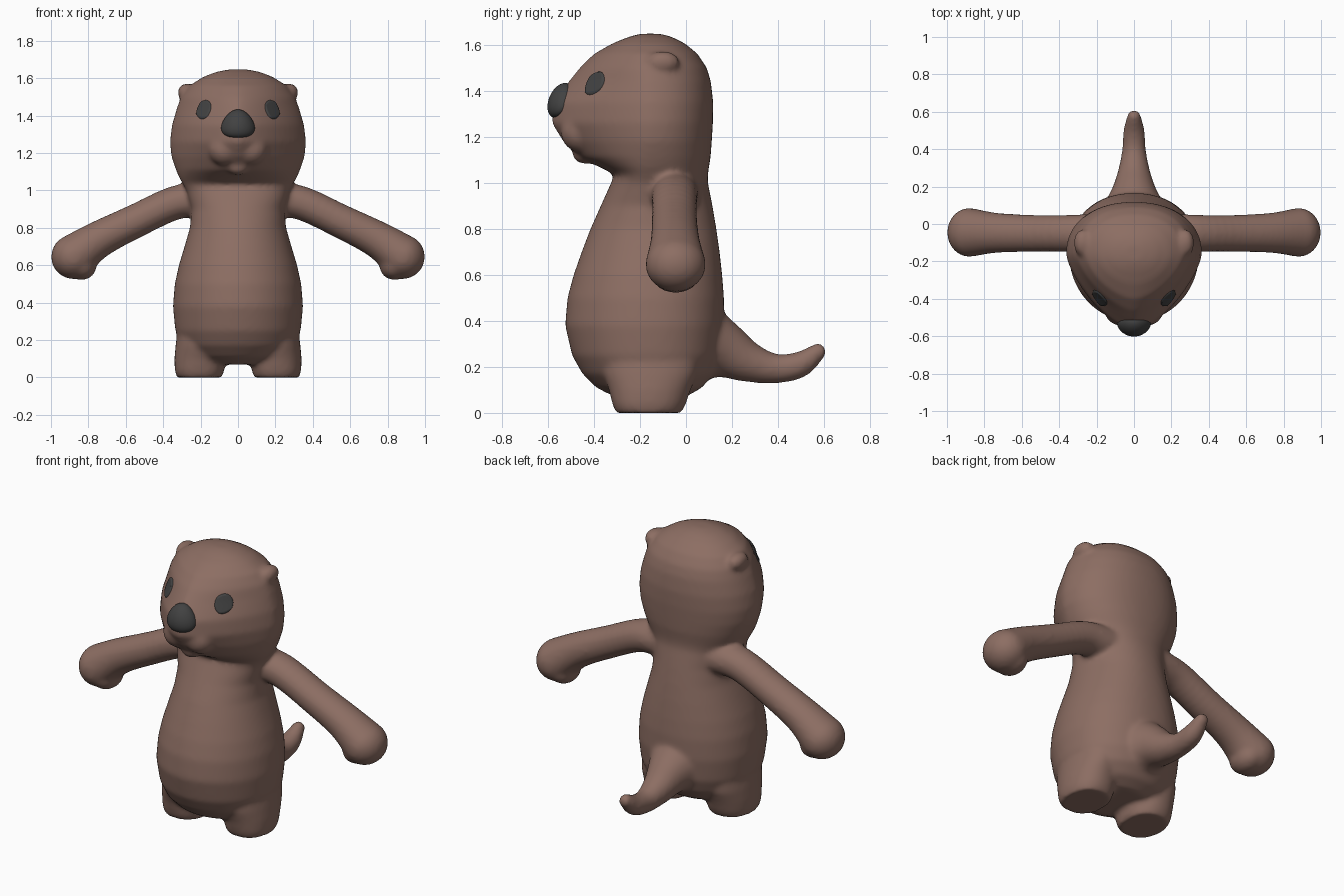
import bpy, bmesh, math
from mathutils import Vector, Matrix
from mathutils.bvhtree import BVHTree

if "Cube" in bpy.data.objects:
    bpy.data.objects.remove(bpy.data.objects["Cube"])


def material(name, rgb):
    m = bpy.data.materials.new(name)
    m.diffuse_color = (*rgb, 1)
    m.use_nodes = True
    m.node_tree.nodes["Principled BSDF"].inputs["Base Color"].default_value = m.diffuse_color
    return m


FUR = material("brown fur", (0.266, 0.156, 0.125))
DARK = material("dark grey", (0.054, 0.054, 0.054))


def make_object(name, bm, mat):
    bmesh.ops.recalc_face_normals(bm, faces=bm.faces)
    me = bpy.data.meshes.new(name)
    bm.to_mesh(me)
    bm.free()
    me.materials.append(mat)
    for p in me.polygons:
        p.use_smooth = True
    ob = bpy.data.objects.new(name, me)
    bpy.context.collection.objects.link(ob)
    return ob


def spow(v, e):
    return math.copysign(abs(v) ** e, v)


def loft(bm, sections, cx, cy, n=64):
    """Closed loft of (z, half width, front y, back y, front exponent)."""
    rings = []
    for z, w, f, b, p in sections:
        ring = []
        for i in range(n):
            a = 2 * math.pi * i / n
            c, s = math.cos(a), math.sin(a)
            e = 2 / (p if s < 0 else 2.2)
            depth = cy - f if s < 0 else b - cy
            ring.append(bm.verts.new((cx + w * spow(c, e), cy + depth * spow(s, e), z)))
        rings.append(ring)
    for r0, r1 in zip(rings, rings[1:]):
        for i in range(n):
            j = (i + 1) % n
            bm.faces.new((r0[i], r0[j], r1[j], r1[i]))
    bm.faces.new(rings[0][::-1])
    bm.faces.new(rings[-1])


def ball(bm, centre, radii):
    m = Matrix.Translation(centre) @ Matrix.Diagonal((*radii, 1))
    bmesh.ops.create_icosphere(bm, subdivisions=3, radius=1, matrix=m)


def limb(bm, pts, stretch_y=1.0, steps=6):
    """Chain of balls along a smooth path of (x, y, z, radius)."""
    P = [Vector(p) for p in pts]
    P = [2 * P[0] - P[1]] + P + [2 * P[-1] - P[-2]]
    for k in range(1, len(P) - 2):
        a, b, c, d = P[k - 1:k + 3]
        last = k == len(P) - 3
        for i in range(steps + (1 if last else 0)):
            t = i / steps
            q = 0.5 * (2 * b + (c - a) * t + (2 * a - 5 * b + 4 * c - d) * t * t
                       + (3 * b - a - 3 * c + d) * t ** 3)
            ball(bm, q[:3], (q[3], q[3] * stretch_y, q[3]))


bm = bmesh.new()

# torso and head
loft(bm, [
    (0.07, 0.16, -0.31, 0.00, 2.0), (0.11, 0.25, -0.39, 0.07, 2.0),
    (0.17, 0.305, -0.45, 0.12, 2.0), (0.25, 0.335, -0.495, 0.15, 2.0),
    (0.38, 0.348, -0.525, 0.165, 2.0), (0.50, 0.338, -0.515, 0.165, 2.0),
    (0.60, 0.316, -0.488, 0.157, 2.0), (0.70, 0.286, -0.453, 0.146, 2.0),
    (0.80, 0.257, -0.415, 0.132, 2.0), (0.90, 0.248, -0.37, 0.115, 2.0),
    (1.00, 0.275, -0.325, 0.095, 2.0), (1.035, 0.295, -0.31, 0.095, 2.0),
    (1.07, 0.315, -0.38, 0.10, 1.8), (1.11, 0.332, -0.465, 0.107, 1.6),
    (1.18, 0.356, -0.535, 0.112, 1.45), (1.26, 0.364, -0.585, 0.117, 1.4),
    (1.35, 0.353, -0.575, 0.118, 1.4), (1.44, 0.327, -0.51, 0.108, 1.4),
    (1.50, 0.305, -0.462, 0.09, 1.5), (1.56, 0.26, -0.40, 0.05, 1.6),
    (1.605, 0.19, -0.32, -0.005, 1.8), (1.633, 0.12, -0.25, -0.06, 2.0),
    (1.647, 0.05, -0.20, -0.11, 2.0)], 0, -0.16)

# chin and tail
ball(bm, (0, -0.435, 1.125), (0.06, 0.06, 0.045))
limb(bm, [(0, 0.05, 0.31, 0.17), (0, 0.15, 0.28, 0.125), (0, 0.26, 0.225, 0.09),
          (0, 0.38, 0.193, 0.066), (0, 0.49, 0.208, 0.058), (0, 0.573, 0.265, 0.038)])

for s in (-1, 1):
    # legs
    loft(bm, [(0.0, 0.122, -0.305, -0.02, 2.4), (0.04, 0.132, -0.32, 0.0, 2.4),
              (0.10, 0.134, -0.335, 0.02, 2.2), (0.17, 0.128, -0.36, 0.05, 2.0),
              (0.30, 0.11, -0.36, 0.06, 2.0)], s * 0.206, -0.16, 40)
    # arms with paws
    limb(bm, [(s * 0.15, -0.05, 0.95, 0.10), (s * 0.33, -0.05, 0.935, 0.092),
              (s * 0.56, -0.05, 0.83, 0.092), (s * 0.75, -0.047, 0.735, 0.10),
              (s * 0.88, -0.045, 0.645, 0.12)], 1.1)
    ball(bm, (s * 0.835, -0.045, 0.60), (0.08, 0.105, 0.08))
    # ears
    ball(bm, (s * 0.275, -0.10, 1.523), (0.048, 0.072, 0.05))
    # muzzle cheeks
    ball(bm, (s * 0.07, -0.455, 1.22), (0.09, 0.09, 0.09))

raw = make_object("raw_body", bm, FUR)

# fuse all the parts into one soft skin
mod = raw.modifiers.new("fuse", 'REMESH')
mod.mode = 'VOXEL'
mod.voxel_size = 0.013
mod.use_smooth_shade = True
mod = raw.modifiers.new("soften", 'SMOOTH')
mod.factor = 0.5
mod.iterations = 9
dg = bpy.context.evaluated_depsgraph_get()
skin = bpy.data.meshes.new_from_object(raw.evaluated_get(dg))
bpy.data.objects.remove(raw)
skin.name = "body"
skin.materials.clear()
skin.materials.append(FUR)
low = min(v.co.z for v in skin.vertices)
for v in skin.vertices:
    v.co.z -= low
for p in skin.polygons:
    p.use_smooth = True
body = bpy.data.objects.new("body", skin)
bpy.context.collection.objects.link(body)

# eyes: thin plates that follow the face
tmp = bmesh.new()
tmp.from_mesh(skin)
tree = BVHTree.FromBMesh(tmp)
tmp.free()
for s, side in ((-1, "left"), (1, "right")):
    bm = bmesh.new()
    bmesh.ops.create_grid(bm, x_segments=14, y_segments=14, size=1)
    for v in bm.verts:
        x, y = v.co.x, v.co.y
        u = x * math.sqrt(1 - y * y / 2) * 0.036
        w = y * math.sqrt(1 - x * x / 2) * 0.054
        a = math.radians(22)
        px = 0.182 + u * math.cos(a) - w * math.sin(a)
        pz = 1.432 + u * math.sin(a) + w * math.cos(a)
        hit, nor, _, _ = tree.ray_cast(Vector((s * px, -2, pz)), Vector((0, 1, 0)))
        rim = max(abs(x), abs(y)) > 0.99
        v.co = hit + nor * (-0.002 if rim else 0.007)
    bm.normal_update()
    eye = make_object("eye_" + side, bm, DARK)
    if eye.data.polygons[0].normal.y > 0:
        eye.data.flip_normals()

# nose
bm = bmesh.new()
bmesh.ops.create_uvsphere(bm, u_segments=40, v_segments=24, radius=1)
for v in bm.verts:
    k = 1 - 0.22 * v.co.z
    v.co = Vector((v.co.x * 0.088 * k, v.co.y * 0.05, v.co.z * 0.081))
    v.co.y += 2.5 * v.co.x ** 2
bmesh.ops.transform(bm, matrix=Matrix.Translation((0, -0.545, 1.357))
                    @ Matrix.Rotation(math.radians(-25), 4, 'X'), verts=bm.verts)
make_object("nose", bm, DARK)
